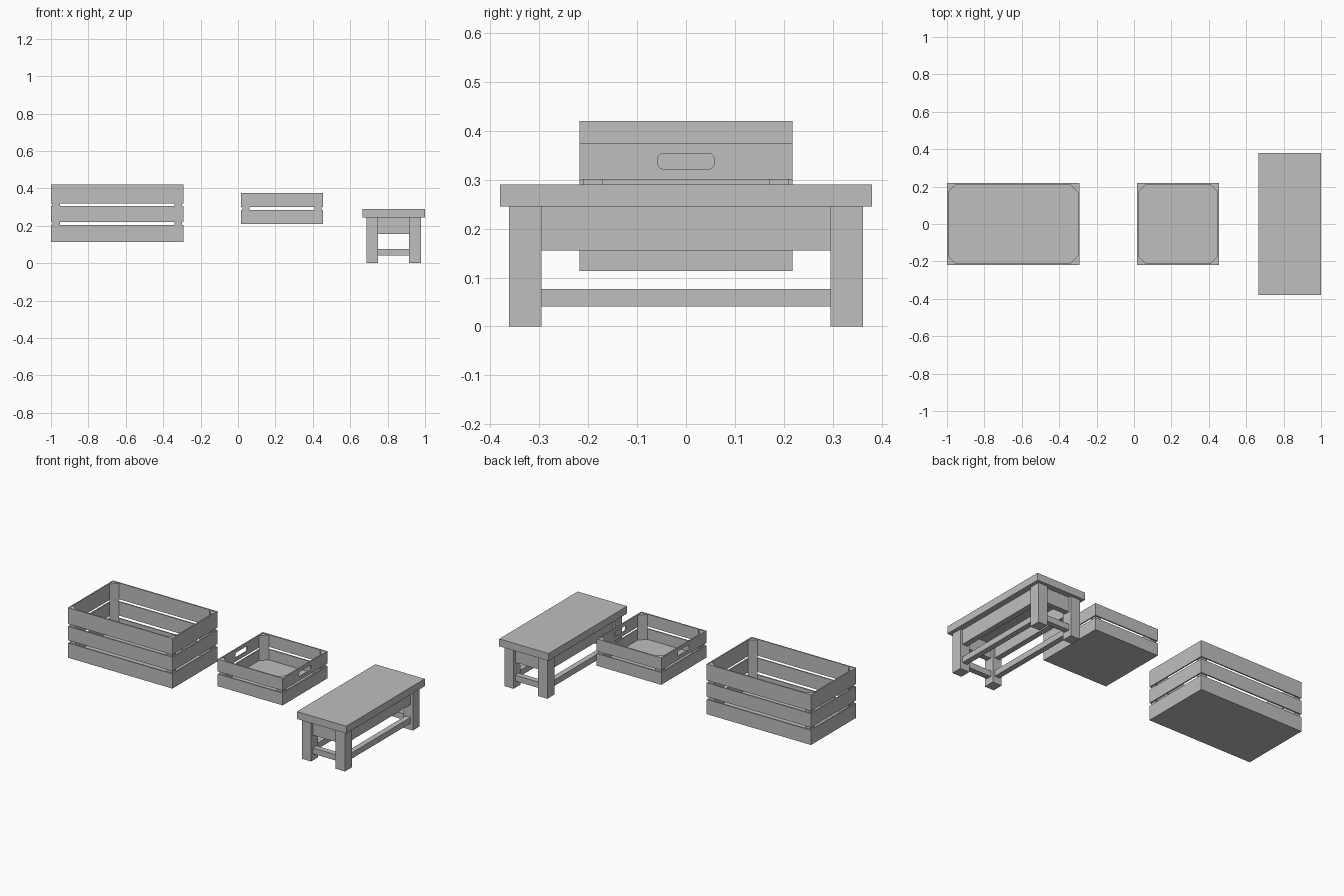
import bpy, bmesh
from mathutils import Vector

cube = bpy.data.objects.get("Cube")
if cube:
    bpy.data.objects.remove(cube, do_unlink=True)

# One plain grey for everything
GREY = (0.52, 0.52, 0.52, 1)
mat = bpy.data.materials.new("plain grey")
mat.use_nodes = True
mat.diffuse_color = GREY
mat.node_tree.nodes["Principled BSDF"].inputs["Base Color"].default_value = GREY


def add_object(name, bm):
    bmesh.ops.recalc_face_normals(bm, faces=bm.faces)
    mesh = bpy.data.meshes.new(name)
    bm.to_mesh(mesh)
    bm.free()
    mesh.materials.append(mat)
    obj = bpy.data.objects.new(name, mesh)
    bpy.context.collection.objects.link(obj)
    return obj


def box(name, x, y, z):
    """Box from three (low, high) ranges."""
    bm = bmesh.new()
    bmesh.ops.create_cube(bm, size=1)
    for v in bm.verts:
        v.co = Vector([(lo + hi) / 2 + c * (hi - lo)
                       for c, (lo, hi) in zip(v.co, (x, y, z))])
    return add_object(name, bm)


def corner_post(name, x, y, sx, sy, leg, z):
    """Triangular post with its right angle in the crate corner."""
    bm = bmesh.new()
    pts = [(x, y), (x - sx * leg, y), (x, y - sy * leg)]
    face = bm.faces.new([bm.verts.new((px, py, z[0])) for px, py in pts])
    ext = bmesh.ops.extrude_face_region(bm, geom=[face])
    tops = [v for v in ext["geom"] if isinstance(v, bmesh.types.BMVert)]
    bmesh.ops.translate(bm, verts=tops, vec=(0, 0, z[1] - z[0]))
    add_object(name, bm)


def cut_handle(slat, x, z, half_width, half_height, radius):
    """Cut a rounded hand hole through an end slat."""
    cutter = box("handle_cutter", (x - 0.03, x + 0.03),
                 (-half_width, half_width), (z - half_height, z + half_height))
    bm = bmesh.new()
    bm.from_mesh(cutter.data)
    along = [e for e in bm.edges
             if abs(e.verts[0].co.x - e.verts[1].co.x) > 0.01]
    bmesh.ops.bevel(bm, geom=along, offset=radius, segments=5,
                    profile=0.5, affect='EDGES')
    bm.to_mesh(cutter.data)
    bm.free()
    cutter.hide_render = True
    mod = slat.modifiers.new("hand_hole", 'BOOLEAN')
    mod.operation = 'DIFFERENCE'
    mod.solver = 'EXACT'
    mod.object = cutter
    bpy.context.view_layer.objects.active = slat
    bpy.ops.object.modifier_apply(modifier=mod.name)
    bpy.data.objects.remove(cutter, do_unlink=True)


def crate(name, x0, x1, half_y, slats, handles=False, t=0.008, leg=0.039):
    """Slatted crate: walls, corner posts and floor."""
    bottom, top = slats[0][0], slats[-1][1]
    for i, z in enumerate(slats):
        for side, s in (("front", -1), ("back", 1)):
            y = sorted((s * half_y, s * (half_y - t)))
            box(f"{name}_{side}_slat_{i}", (x0, x1), y, z)
        for side, x in (("right", x0), ("left", x1 - t)):
            slat = box(f"{name}_{side}_slat_{i}", (x, x + t),
                       (t - half_y, half_y - t), z)
            if handles and i == len(slats) - 1:
                cut_handle(slat, x + t / 2, 0.338, 0.058, 0.016, 0.012)
    box(f"{name}_floor", (x0 + t, x1 - t), (t - half_y, half_y - t),
        (bottom, bottom + 0.01))
    for sx, x in ((-1, x0 + t), (1, x1 - t)):
        for sy in (-1, 1):
            corner_post(f"{name}_corner_post", x, sy * (half_y - t), sx, sy,
                        leg, (bottom + 0.01, top - 0.002))


# Crates
crate("large_crate", -1.0, -0.292, 0.218,
      [(0.113, 0.203), (0.22, 0.305), (0.32, 0.42)])
crate("small_crate", 0.015, 0.455, 0.218,
      [(0.21, 0.285), (0.3, 0.375)], handles=True)

# Bench
CX = 0.8325
box("bench_top", (0.665, 1.0), (-0.38, 0.38), (0.245, 0.29))
for s in (-1, 1):
    leg_x = sorted((CX + s * 0.083, CX + s * 0.146))
    for sy in (-1, 1):
        box("bench_leg", leg_x, sorted((sy * 0.295, sy * 0.362)), (0, 0.245))
    # Aprons and stretchers, centred on the legs
    mid_x, mid_y = CX + s * 0.1145, s * 0.3285
    for part, z, h in (("apron", (0.155, 0.245), 0.017),
                       ("stretcher", (0.041, 0.077), 0.017)):
        box(f"bench_long_{part}", (mid_x - h, mid_x + h), (-0.295, 0.295), z)
        box(f"bench_end_{part}", (CX - 0.083, CX + 0.083),
            (mid_y - h, mid_y + h), z)
